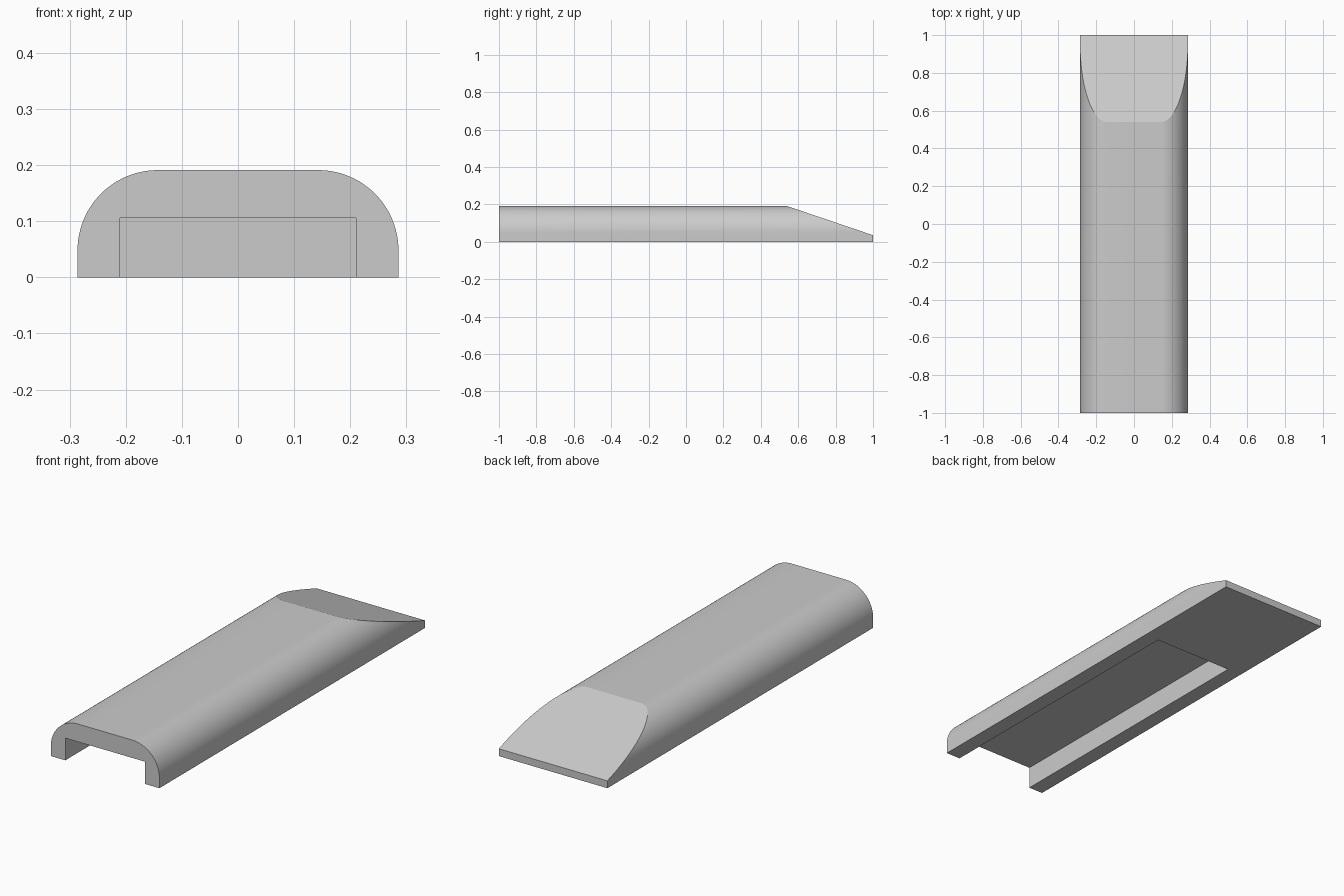
import bpy, bmesh, math
from mathutils import Vector

cube = bpy.data.objects.get("Cube")
if cube:
    bpy.data.objects.remove(cube, do_unlink=True)

HALF_W, HEIGHT, RADIUS = 0.286, 0.191, 0.143
SLOT_HALF_W, SLOT_H, SLOT_END = 0.21, 0.106, 0.423
SLOPE_START, TIP_Z = 0.54, 0.035
ARC_STEPS = 24

grey = bpy.data.materials.new("plain grey")
grey.use_nodes = True
grey.diffuse_color = (0.6, 0.6, 0.6, 1)
grey.node_tree.nodes["Principled BSDF"].inputs["Base Color"].default_value = (0.6, 0.6, 0.6, 1)


def extrude_profile(name, points, y0, y1):
    """Extrude an x-z outline along y into a closed solid."""
    bm = bmesh.new()
    face = bm.faces.new([bm.verts.new((x, y0, z)) for x, z in points])
    out = bmesh.ops.extrude_face_region(bm, geom=[face], use_keep_orig=True)
    moved = [g for g in out["geom"] if isinstance(g, bmesh.types.BMVert)]
    bmesh.ops.translate(bm, verts=moved, vec=(0, y1 - y0, 0))
    bmesh.ops.recalc_face_normals(bm, faces=bm.faces)
    mesh = bpy.data.meshes.new(name)
    obj = bpy.data.objects.new(name, mesh)
    bpy.context.collection.objects.link(obj)
    mesh.materials.append(grey)
    return obj, bm


# Rounded bar outline: flat underside, short upright sides, rounded shoulders
right = [(HALF_W, 0)]
for i in range(ARC_STEPS + 1):
    a = math.pi / 2 * i / ARC_STEPS
    right.append((HALF_W - RADIUS + RADIUS * math.cos(a),
                  HEIGHT - RADIUS + RADIUS * math.sin(a)))
outline = right + [(-x, z) for x, z in reversed(right)]
body, bm = extrude_profile("body", outline, -1, 1)

# Sloping cut at the back end
normal = Vector((0, HEIGHT - TIP_Z, 1 - SLOPE_START))
bmesh.ops.bisect_plane(bm, geom=bm.verts[:] + bm.edges[:] + bm.faces[:],
                       plane_co=(0, SLOPE_START, HEIGHT), plane_no=normal,
                       clear_outer=True)
bmesh.ops.holes_fill(bm, edges=[e for e in bm.edges if e.is_boundary])
bmesh.ops.recalc_face_normals(bm, faces=bm.faces)
bm.to_mesh(body.data)
bm.free()

# Slot in the underside, open at the front
w = SLOT_HALF_W
cutter, bm = extrude_profile("slot_cutter", [(w, -0.1), (w, SLOT_H), (-w, SLOT_H), (-w, -0.1)],
                             -1.1, SLOT_END)
bm.to_mesh(cutter.data)
bm.free()
cutter.hide_render = True

slot = body.modifiers.new("slot", "BOOLEAN")
slot.operation = "DIFFERENCE"
slot.solver = "EXACT"
slot.object = cutter
bpy.ops.object.select_all(action="DESELECT")
bpy.context.view_layer.objects.active = body
body.select_set(True)
bpy.ops.object.modifier_apply(modifier=slot.name)
bpy.data.objects.remove(cutter, do_unlink=True)

# Smooth shoulders, crisp cut edges
bpy.ops.object.shade_smooth_by_angle(angle=math.radians(10))
